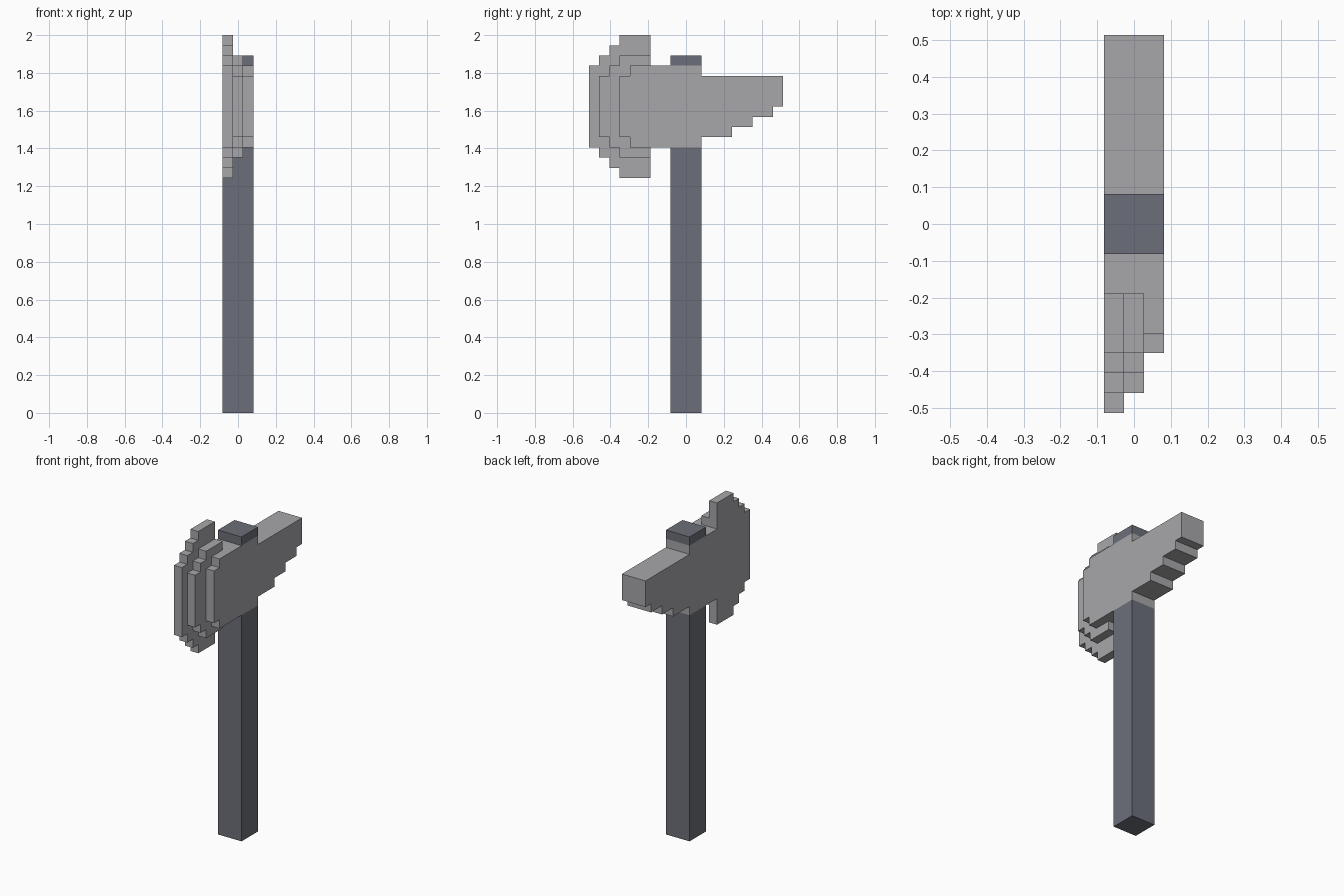
import bpy, bmesh

U = 2 / 37  # one block of the stepped style

default = bpy.data.objects.get("Cube")
if default:
    bpy.data.objects.remove(default, do_unlink=True)


def make_material(name, rgb):
    mat = bpy.data.materials.new(name)
    mat.use_nodes = True
    mat.diffuse_color = (*rgb, 1)
    bsdf = next(n for n in mat.node_tree.nodes if n.type == 'BSDF_PRINCIPLED')
    bsdf.inputs["Base Color"].default_value = (*rgb, 1)
    return mat


steel = make_material("light steel grey", (0.39, 0.39, 0.41))
dark = make_material("dark slate grey", (0.150, 0.159, 0.192))


def prism(name, profile, x0, x1, mat):
    """Extrude a (y, z) outline, in blocks, from x0 to x1."""
    bm = bmesh.new()
    face = bm.faces.new([bm.verts.new((x0 * U, y * U, z * U)) for y, z in profile])
    out = bmesh.ops.extrude_face_region(bm, geom=[face])
    verts = [v for v in out["geom"] if isinstance(v, bmesh.types.BMVert)]
    bmesh.ops.translate(bm, verts=verts, vec=((x1 - x0) * U, 0, 0))
    bmesh.ops.recalc_face_normals(bm, faces=bm.faces)
    mesh = bpy.data.meshes.new(name)
    bm.to_mesh(mesh)
    bm.free()
    mesh.materials.append(mat)
    obj = bpy.data.objects.new(name, mesh)
    bpy.context.collection.objects.link(obj)


def box(y0, y1, z0, z1):
    return [(y0, z0), (y1, z0), (y1, z1), (y0, z1)]


def stepped_blade(tip, half_height, steps, back=-3.5, middle=30):
    """Outline that grows one block taller for each block behind the tip."""
    lower = []
    for i in range(steps):
        y, h = tip + i, half_height + i
        lower += [(y, middle - h), (y + 1 if i < steps - 1 else back, middle - h)]
    upper = [(y, 2 * middle - z) for y, z in reversed(lower)]
    return lower + upper


# Handle below the head and its cap above
prism("handle", box(-1.5, 1.5, 0, 26), -1.5, 1.5, dark)
prism("handle_cap", box(-1.5, 1.5, 34, 35), -1.5, 1.5, dark)

# Head block with the rear spike stepping up underneath
head = [(-3.5, 34), (-3.5, 26), (1.5, 26)]
for i, (y0, y1) in enumerate([(1.5, 4.5), (4.5, 6.5), (6.5, 8.5), (8.5, 9.5)]):
    head += [(y0, 27 + i), (y1, 27 + i)]
head += [(9.5, 33), (1.5, 33), (1.5, 34)]
prism("head_and_spike", head, -1.5, 1.5, steel)

# Three blade layers, largest on the right side
prism("blade_outer", stepped_blade(-9.5, 4, 4), -1.5, -0.5, steel)
prism("blade_middle", stepped_blade(-8.5, 3, 3), -0.5, 0.5, steel)
prism("blade_inner", stepped_blade(-6.5, 3, 2), 0.5, 1.5, steel)
